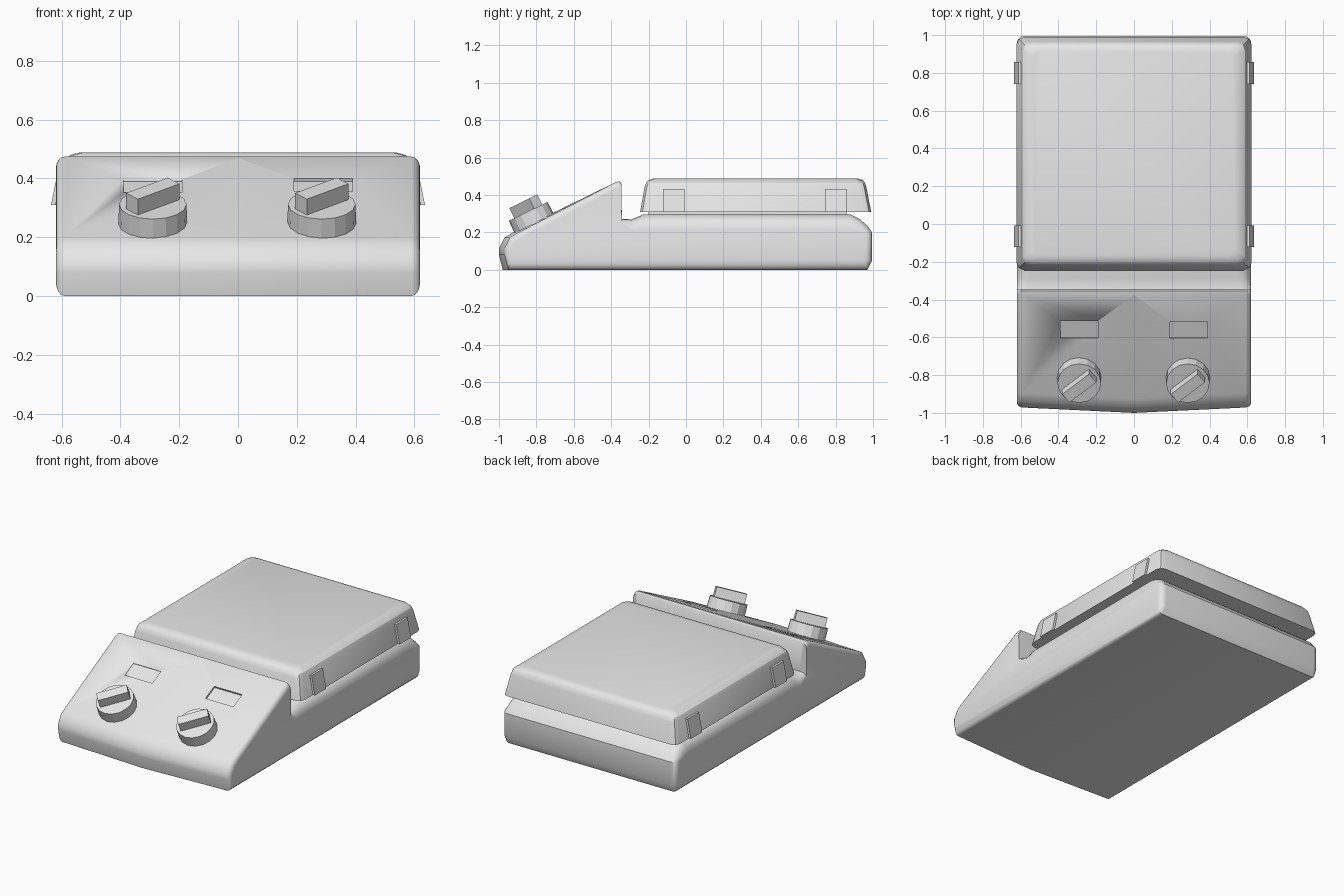
import bpy, bmesh, math
from mathutils import Matrix, Vector

cube = bpy.data.objects.get("Cube")
if cube:
    bpy.data.objects.remove(cube)

grey = bpy.data.materials.new("light_grey")
grey.use_nodes = True
GREY = (0.8, 0.8, 0.8, 1)
grey.diffuse_color = GREY
grey.node_tree.nodes["Principled BSDF"].inputs["Base Color"].default_value = GREY


def finish(name, bm, matrix=Matrix(), angle=30):
    """Turn a bmesh into a shaded, coloured object."""
    bmesh.ops.recalc_face_normals(bm, faces=bm.faces)
    mesh = bpy.data.meshes.new(name)
    bm.to_mesh(mesh)
    bm.free()
    ob = bpy.data.objects.new(name, mesh)
    bpy.context.collection.objects.link(ob)
    mesh.materials.append(grey)
    ob.matrix_world = matrix
    bpy.ops.object.select_all(action="DESELECT")
    ob.select_set(True)
    bpy.context.view_layer.objects.active = ob
    bpy.ops.object.shade_smooth_by_angle(angle=math.radians(angle))
    return ob


def loft(rings):
    """Skin a list of closed rings and cap both ends."""
    bm = bmesh.new()
    loops = [[bm.verts.new(p) for p in ring] for ring in rings]
    n = len(loops[0])
    for a, b in zip(loops, loops[1:]):
        for i in range(n):
            j = (i + 1) % n
            bm.faces.new((a[i], a[j], b[j], b[i]))
    bm.faces.new(loops[0])
    bm.faces.new(loops[-1])
    return bm


def box(sx, sy, sz, z=0):
    """Box centred in x and y, its bottom at height z."""
    bm = bmesh.new()
    bmesh.ops.create_cube(bm, size=1)
    bmesh.ops.scale(bm, vec=(sx, sy, sz), verts=bm.verts)
    bmesh.ops.translate(bm, vec=(0, 0, z + sz / 2), verts=bm.verts)
    return bm


# Body: side profile as (y, z, rounding width, edge shift in y, edge shift in z)
PROFILE = [
    (-.98, 0, .03, .01, .05), (-1, .08, .03, .025, 0), (-1, .115, .03, .03, 0),
    (-.97, .173, .03, .03, -.02), (-.925, .2, .03, .02, -.025),
    (-.375, .469, .03, 0, -.035), (-.355, .474, .03, 0, -.04),
    (-.345, .46, .03, 0, -.035), (-.343, .272, .05, 0, -.02),
    (-.29, .27, .07, 0, -.06), (-.23, .295, .07, 0, -.08),
    (.88, .295, .07, -.02, -.08), (.93, .27, .06, -.03, -.06),
    (.97, .235, .05, -.04, -.03), (.995, .2, .04, -.035, 0),
    (.995, .05, .04, -.035, 0), (.97, 0, .03, -.02, .05)]
HALF = .62


def body_ring(side, turn):
    """turn 0 is the start of the edge rounding, 1 the outer wall."""
    a = turn * math.pi / 2
    ring = []
    for y, z, w, dy, dz in PROFILE:
        k = 1 - math.cos(a)
        x = HALF - w + w * math.sin(a)
        bow = .03 * x / HALF if y < -.9 else 0
        ring.append((side * x, y + bow + dy * k, z + dz * k))
    return ring


turns = [0, .25, .5, .75, 1]
rings = [body_ring(-1, t) for t in reversed(turns)]
rings.append([(0, p[0], p[1]) for p in PROFILE])
rings += [body_ring(1, t) for t in turns]
body = finish("body", loft(rings), angle=35)

# Sloped control panel frame: local z is the panel normal
TILT = Matrix.Rotation(math.atan2(.269, .55), 4, "X")


def on_panel(x, y):
    z = .2 + (y + .925) * .269 / .55
    return Matrix.Translation((x, y, z)) @ TILT


# Shallow indicator recesses above the knobs
for x in (-.29, .29):
    cutter = finish("recess_cutter", box(.2, .1, .05, -.012), on_panel(x, -.56))
    cutter.hide_render = True
    mod = body.modifiers.new("recess", "BOOLEAN")
    mod.operation, mod.solver, mod.object = "DIFFERENCE", "EXACT", cutter
    bpy.context.view_layer.objects.active = body
    bpy.ops.object.modifier_apply(modifier=mod.name)
    bpy.data.objects.remove(cutter)

# Knobs: a faceted dial with a turned grip bar
for side, x in (("right", -.29), ("left", .285)):
    dial = bmesh.new()
    bmesh.ops.create_cone(dial, cap_ends=True, segments=16, radius1=.117,
                          radius2=.115, depth=.08)
    bmesh.ops.translate(dial, vec=(0, 0, .025), verts=dial.verts)
    place = on_panel(x, -.815)
    finish(side + "_knob_dial", dial, place, 20)
    finish(side + "_knob_grip", box(.185, .062, .065, .06),
           place @ Matrix.Rotation(math.radians(40), 4, "Z"))


# Plate: stacked rounded rectangles as (z, half width, front y, back y)
def plate_ring(z, hx, y0, y1, c=.04):
    d = c * .3
    quarter = [(hx, y1 - c), (hx - d, y1 - d), (hx - c, y1)]
    mid = (y0 + y1) / 2
    top = quarter + [(-x, y) for x, y in reversed(quarter)]
    low = [(-x, 2 * mid - y) for x, y in top]
    return [(x, y, z) for x, y in top + low]


LAYERS = [(.31, .622, -.245, .99), (.44, .597, -.222, .965),
          (.465, .588, -.213, .957), (.48, .57, -.2, .945), (.489, .535, -.17, .915)]
finish("plate", loft([plate_ring(*layer) for layer in LAYERS]), angle=28)

# Support between body and plate
support = box(1.04, 1.06, .04, .28)
finish("plate_support", support, Matrix.Translation((0, .33, 0)))

# Side clips: slanted blocks following the plate wall
for side, name in ((-1, "right"), (1, "left")):
    for y, end in ((-.065, "front"), (.8, "back")):
        section = [(.6, .31), (.636, .31), (.612, .432), (.58, .432)]
        ends = [[(side * x, y + e, z) for x, z in section] for e in (-.058, .058)]
        finish(f"{name}_{end}_clip", loft(ends))
